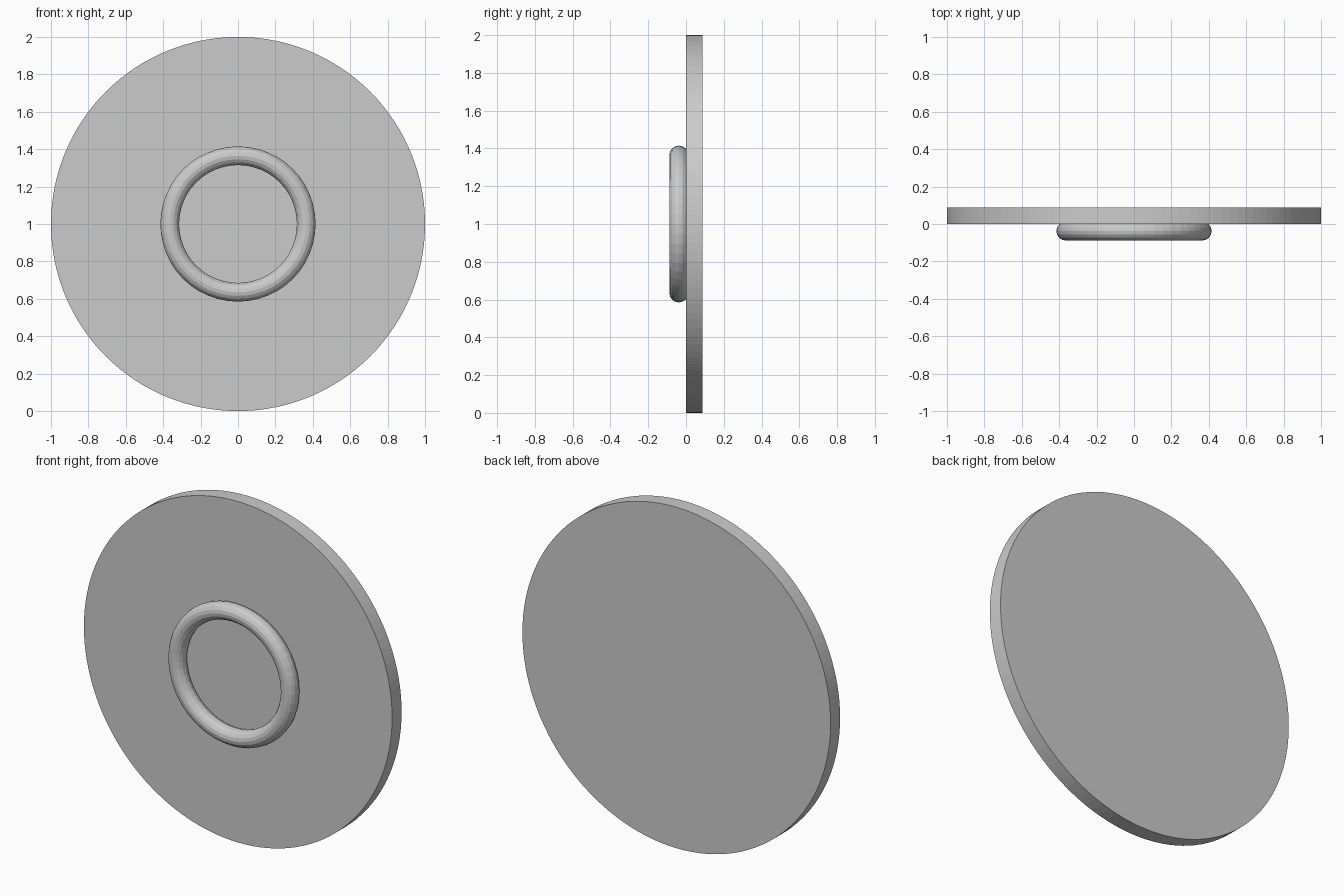
import bpy
from math import pi

# Remove the default object
cube = bpy.data.objects.get("Cube")
if cube:
    bpy.data.objects.remove(cube, do_unlink=True)

# Single grey colour
GREY = (0.6, 0.6, 0.6, 1)
grey = bpy.data.materials.new("plain_grey")
grey.use_nodes = True
grey.diffuse_color = GREY
grey.node_tree.nodes["Principled BSDF"].inputs["Base Color"].default_value = GREY

DISC_RADIUS, DISC_DEPTH = 1.0, 0.088
RING_RADIUS, RING_TUBE = 0.365, 0.05
FACING_FRONT = (pi / 2, 0, 0)


def finish(name):
    part = bpy.context.object
    part.name = name
    part.data.materials.clear()
    part.data.materials.append(grey)


# Upright round plate
bpy.ops.mesh.primitive_cylinder_add(
    vertices=128, radius=DISC_RADIUS, depth=DISC_DEPTH,
    location=(0, DISC_DEPTH / 2, DISC_RADIUS), rotation=FACING_FRONT)
finish("round_plate")

# Raised ring, slightly sunk into the front of the plate
bpy.ops.mesh.primitive_torus_add(
    major_segments=48, minor_segments=16,
    major_radius=RING_RADIUS, minor_radius=RING_TUBE,
    location=(0, RING_TUBE - DISC_DEPTH, DISC_RADIUS), rotation=FACING_FRONT)
finish("front_ring")
